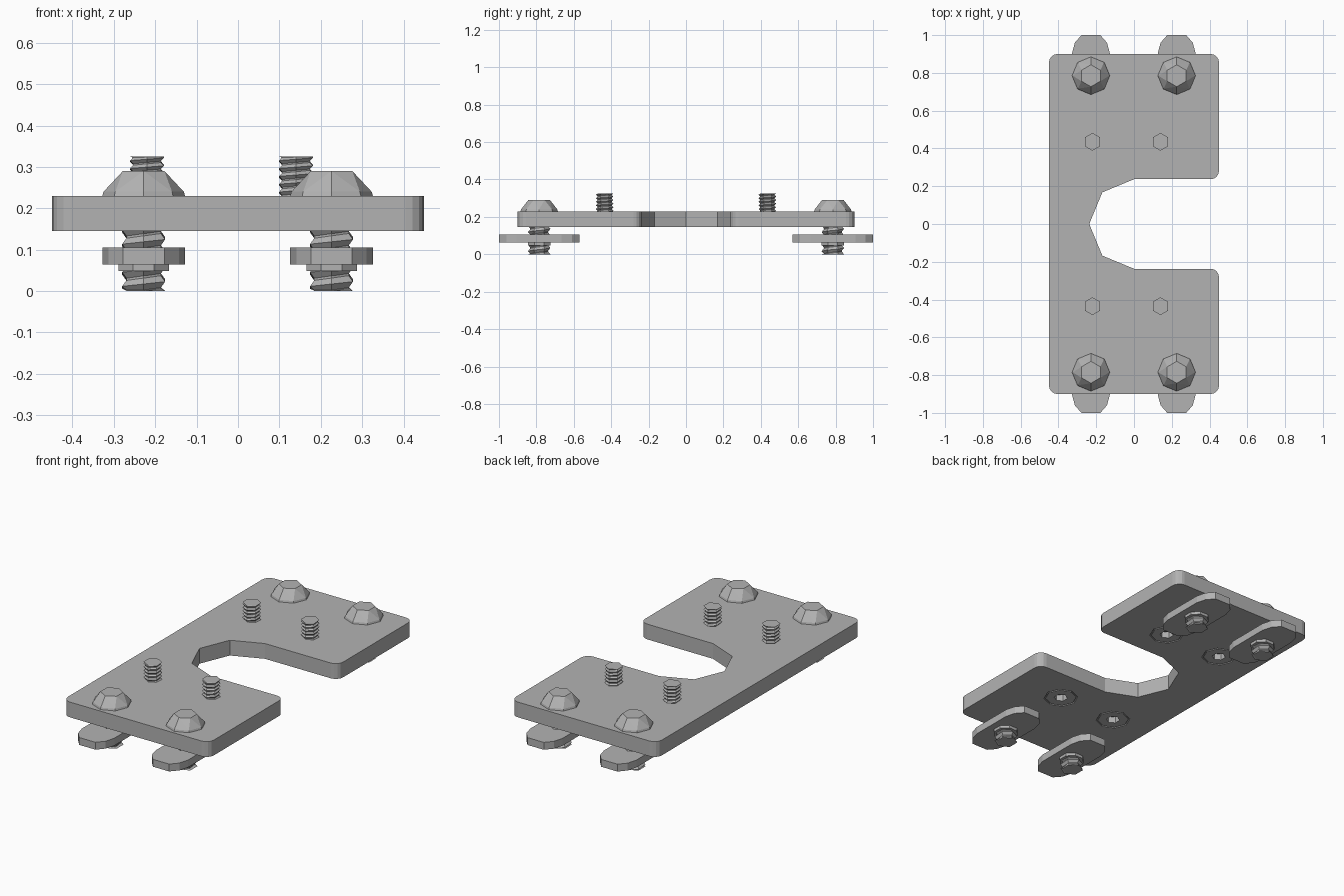
import bpy, bmesh, math
from mathutils import Vector

cube = bpy.data.objects.get("Cube")
if cube:
    bpy.data.objects.remove(cube)

steel = bpy.data.materials.new("grey steel")
steel.use_nodes = True
grey = (0.45, 0.45, 0.45, 1)
steel.diffuse_color = grey
steel.node_tree.nodes["Principled BSDF"].inputs["Base Color"].default_value = grey


def finish(bm, name, loc=(0, 0, 0)):
    bmesh.ops.recalc_face_normals(bm, faces=bm.faces)
    mesh = bpy.data.meshes.new(name)
    bm.to_mesh(mesh)
    bm.free()
    mesh.materials.append(steel)
    ob = bpy.data.objects.new(name, mesh)
    ob.location = loc
    bpy.context.collection.objects.link(ob)
    return ob


def prism(points, z0, z1, name, loc=(0, 0, 0)):
    bm = bmesh.new()
    low = [bm.verts.new((x, y, z0)) for x, y in points]
    top = [bm.verts.new((x, y, z1)) for x, y in points]
    bm.faces.new(low)
    bm.faces.new(top)
    for i in range(len(points)):
        j = (i + 1) % len(points)
        bm.faces.new((low[i], low[j], top[j], top[i]))
    return finish(bm, name, loc)


def ngon(r, n, turn=0):
    return [(r * math.cos(turn + math.tau * i / n), r * math.sin(turn + math.tau * i / n))
            for i in range(n)]


def stacked(rings, name, loc):
    """Closed solid through polygon rings given as (radius, sides, z)."""
    bm = bmesh.new()
    loops = [[bm.verts.new((x, y, z)) for x, y in ngon(r, n, math.pi / 2)] for r, n, z in rings]
    edges = [[bm.edges.new((l[i - 1], l[i])) for i in range(len(l))] for l in loops]
    for a, b in zip(edges, edges[1:]):
        bmesh.ops.bridge_loops(bm, edges=a + b)
    bm.faces.new(loops[0])
    bm.faces.new(loops[-1])
    return finish(bm, name, loc)


def thread(crest, root, pitch, z0, z1, name, loc, n=6):
    """Helical ridge, trimmed flat at both ends, around a plain core."""
    bm = bmesh.new()
    count = int((z1 - z0) / pitch + 3) * n

    def helix(r, shift):
        pts = []
        for i in range(count):
            a = math.tau * i / n + math.pi / 2
            z = z0 + pitch * (i / n - 1 + shift)
            pts.append(bm.verts.new((r * math.cos(a), r * math.sin(a), min(max(z, z0), z1))))
        return pts

    c, r = helix(crest, 0), helix(root, 0.5)
    for i in range(count - 1):
        bm.faces.new((c[i], c[i + 1], r[i + 1], r[i]))
        if i + n + 1 < count:
            bm.faces.new((r[i], r[i + 1], c[i + n + 1], c[i + n]))
    flat = [f for f in bm.faces if f.calc_area() < 1e-7]
    bmesh.ops.delete(bm, geom=flat, context='FACES')
    finish(bm, name, loc)
    prism(ngon(root * 1.05, n, math.pi / 2), z0, z1, name + "_core", loc)


def side_name(x, y):
    return ("back" if y > 0 else "front") + ("_left" if x > 0 else "_right")


# Base plate with rounded corners and a half-octagon notch on its left side
W, D, R, NOTCH = 0.45, 0.9, 0.045, 0.237
LOW, HIGH = 0.145, 0.23


def corner(sx, sy, start):
    return [(sx * (W - R) + R * math.cos(start + a * math.pi / 8),
             sy * (D - R) + R * math.sin(start + a * math.pi / 8)) for a in range(5)]


outline = [(W, NOTCH + R)] + corner(1, 1, 0) + corner(-1, 1, math.pi / 2)
outline += corner(-1, -1, math.pi) + corner(1, -1, 1.5 * math.pi)


def notch_corner(s):
    pts = [(W - R + R * math.sin(a * math.pi / 8),
            s * (NOTCH + R - R * math.cos(a * math.pi / 8))) for a in range(5)]
    return pts


arc = [(NOTCH * math.cos(a), NOTCH * math.sin(a))
       for a in [-math.pi / 2 - k * math.pi / 4 for k in range(5)]]
outline = outline[1:] + notch_corner(-1)[::-1] + arc + notch_corner(1)
plate = prism(outline, LOW, HIGH, "base_plate")

# Countersunk screws standing up through the plate
for x in (-0.22, 0.14):
    for y in (-0.435, 0.435):
        tag = side_name(x, y)
        cutter = stacked([(0.09, 8, LOW - 0.02), (0.09, 8, LOW + 0.005), (0.045, 8, LOW + 0.05)],
                         "countersink_cutter_" + tag, (x, y, 0))
        cutter.hide_render = True
        cutter.hide_set(True)
        cut = plate.modifiers.new("countersink", 'BOOLEAN')
        cut.object = cutter
        cut.solver = 'EXACT'
        stacked([(0.045, 8, LOW + 0.05), (0.082, 8, LOW + 0.005), (0.082, 8, LOW),
                 (0.036, 6, LOW), (0.036, 6, LOW + 0.035)],
                "countersunk_head_" + tag, (x, y, 0))
        thread(0.047, 0.037, 0.019, LOW + 0.05, 0.325, "upright_thread_" + tag, (x, y, 0))

# Button head bolts with slot nuts hanging beneath the plate
nut = [(0.05, 0.215), (0.085, 0.175), (0.1, 0.12)]
nut += [(x, -y) for x, y in nut[::-1]]
nut += [(-x, -y) for x, y in nut]
for x in (-0.228, 0.226):
    for y in (-0.785, 0.785):
        tag = side_name(x, y)
        stacked([(0.1, 8, HIGH), (0.097, 8, HIGH + 0.01), (0.058, 6, 0.29), (0.042, 6, 0.29),
                 (0.042, 6, 0.25)], "button_head_" + tag, (x, y, 0))
        thread(0.06, 0.046, 0.034, 0, 0.2, "bolt_thread_" + tag, (x, y, 0))
        prism(nut, 0.064, 0.105, "slot_nut_" + tag, (x, y, 0))
        prism(ngon(0.066, 8, math.pi / 8), 0.048, 0.066, "nut_collar_" + tag, (x, y, 0))
